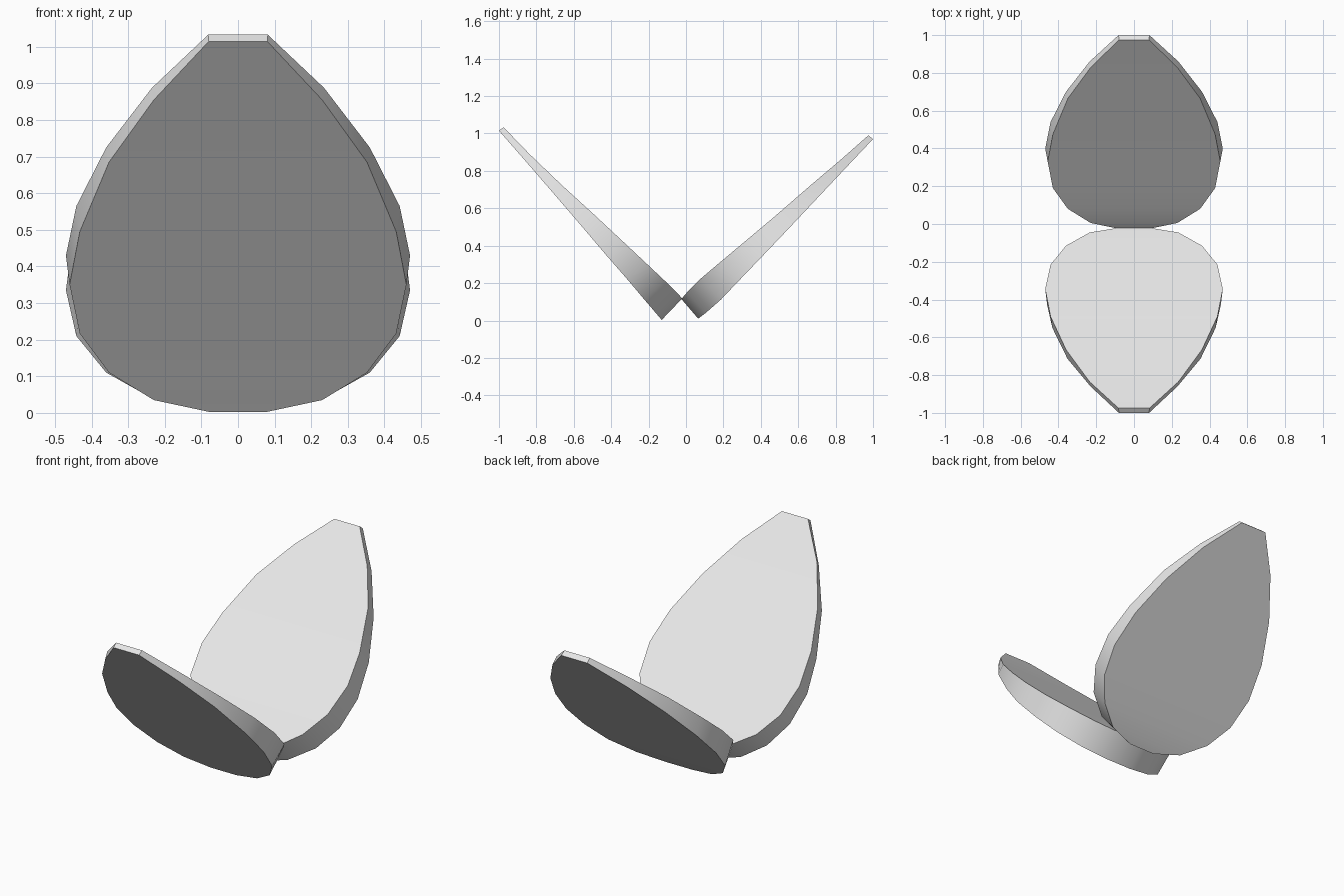
import bpy, bmesh, math

if "Cube" in bpy.data.objects:
    bpy.data.objects.remove(bpy.data.objects["Cube"])

shell = bpy.data.materials.new("pale grey")
shell.diffuse_color = (0.8, 0.8, 0.8, 1)
shell.use_nodes = True
shell.node_tree.nodes["Principled BSDF"].inputs["Base Color"].default_value = shell.diffuse_color


def outline(bm, half_width, rows):
    """18-sided leaf outline from (y, z) rows, tip first; returns (left, right) pairs."""
    pairs = []
    for i, (y, z) in enumerate(rows):
        x = half_width * math.sin(math.radians(10 + 20 * i))
        pairs.append((bm.verts.new((-x, y, z)), bm.verts.new((x, y, z))))
    return pairs


def petal(name, inner_w, inner, outer_w, outer):
    bm = bmesh.new()
    a = outline(bm, inner_w, inner)
    b = outline(bm, outer_w, outer)
    # broad faces, in cross strips, and the side rims
    for i in range(len(a) - 1):
        for p in (a, b):
            bm.faces.new((p[i][0], p[i][1], p[i + 1][1], p[i + 1][0]))
        for s in (0, 1):
            bm.faces.new((a[i][s], a[i + 1][s], b[i + 1][s], b[i][s]))
    # tip and base ends
    for i in (0, -1):
        bm.faces.new((a[i][0], a[i][1], b[i][1], b[i][0]))
    bmesh.ops.recalc_face_normals(bm, faces=bm.faces)
    mesh = bpy.data.meshes.new(name)
    bm.to_mesh(mesh)
    bm.free()
    mesh.materials.append(shell)
    obj = bpy.data.objects.new(name, mesh)
    bpy.context.collection.objects.link(obj)
    bpy.ops.object.select_all(action='DESELECT')
    obj.select_set(True)
    bpy.context.view_layer.objects.active = obj
    bpy.ops.object.shade_smooth_by_angle(angle=math.radians(30))


# front petal, leaning forward
petal("front_petal",
      0.47, [(-.975, 1.033), (-.835, .888), (-.665, .725), (-.49, .565), (-.345, .43),
             (-.215, .308), (-.115, .214), (-.045, .145), (-.02, .118)],
      0.46, [(-1, 1.015), (-.86, .855), (-.713, .685), (-.55, .495), (-.427, .35),
             (-.311, .217), (-.221, .11), (-.157, .035), (-.13, .003)])

# back petal, leaning backward
petal("back_petal",
      0.457, [(.975, .99), (.83, .862), (.665, .722), (.475, .557), (.33, .435),
              (.19, .318), (.08, .225), (.005, .15), (-.025, .115)],
      0.47, [(1, .97), (.86, .822), (.70, .652), (.54, .482), (.40, .335),
             (.28, .21), (.185, .11), (.105, .04), (.065, .01)])
